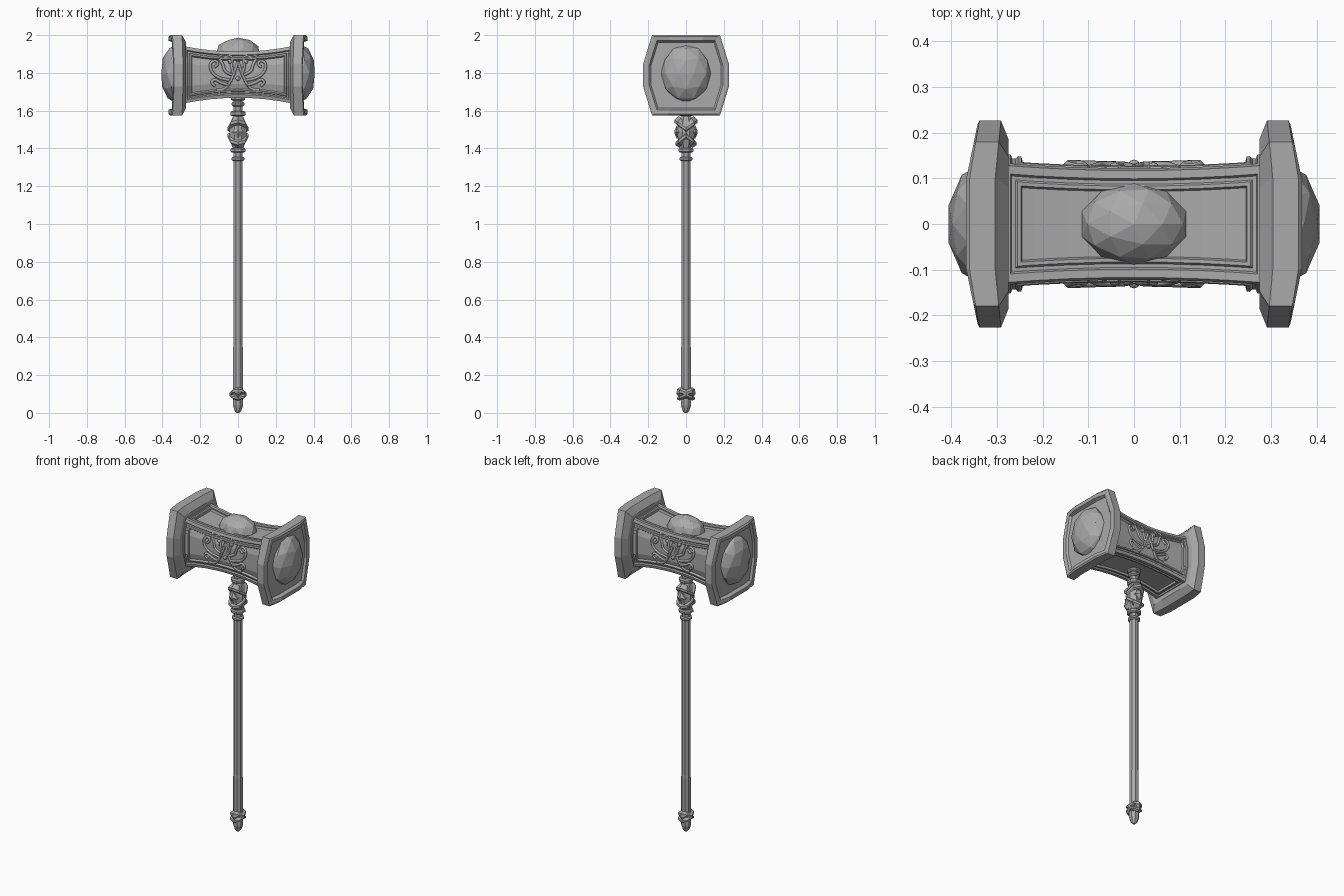
import bpy, bmesh
from math import pi, sin, cos
from mathutils import Vector

cube = bpy.data.objects.get("Cube")
if cube:
    bpy.data.objects.remove(cube, do_unlink=True)

stone = bpy.data.materials.new("grey_stone")
stone.use_nodes = True
GREY = (0.4, 0.4, 0.4, 1)
stone.diffuse_color = GREY
stone.node_tree.nodes["Principled BSDF"].inputs["Base Color"].default_value = GREY
MID = 1.79  # height of the head's axis


def add_object(name, data):
    data.materials.append(stone)
    obj = bpy.data.objects.new(name, data)
    bpy.context.collection.objects.link(obj)
    return obj


def finish(name, bm):
    mesh = bpy.data.meshes.new(name)
    bm.to_mesh(mesh)
    bm.free()
    return add_object(name, mesh)


def loft(rings):
    """Skin a list of equal rings and cap both ends."""
    bm = bmesh.new()
    rows = [[bm.verts.new(p) for p in ring] for ring in rings]
    n = len(rows[0])
    for a, b in zip(rows, rows[1:]):
        for i in range(n):
            j = (i + 1) % n
            bm.faces.new((a[i], a[j], b[j], b[i]))
    bm.faces.new(rows[0])
    bm.faces.new(rows[-1])
    bmesh.ops.recalc_face_normals(bm, faces=bm.faces)
    return bm


def turned(name, profile, sides=8, wave=0, stretch=0):
    """Faceted turned part; wave lifts the front and back into a chevron."""
    rings = []
    for r, z in profile:
        ring = []
        for i in range(sides):
            a = 2 * pi * i / sides + (0 if wave else pi / sides)
            front = abs(sin(a))
            ring.append((r * cos(a), r * sin(a) * (1 + stretch), z + wave * front))
        rings.append(ring)
    return finish(name, loft(rings))


def gem(name, centre, size):
    bm = bmesh.new()
    bmesh.ops.create_icosphere(bm, subdivisions=2, radius=1)
    for v in bm.verts:
        v.co = Vector(centre) + Vector(a * b for a, b in zip(v.co, size))
    return finish(name, bm)


# Head body: waisted eight-sided block with framed panels
def section(x):
    """Half sizes of the body: panel top, bulge, height, bulge height."""
    k = (x / 0.28) ** 2
    return 0.117 + 0.011 * k, 0.139 + 0.014 * k, 0.122 + 0.028 * k, 0.05 + 0.01 * k


def body_ring(x):
    top, wide, high, mid = section(x)
    half = [(top, high), (wide, mid), (wide, -mid), (top, -high)]
    return [(x, y, MID + z) for y, z in half] + [(x, -y, MID + z) for y, z in half[::-1]]


body = loft([body_ring(-0.288 + 0.072 * i) for i in range(9)])
body.normal_update()
sides = [Vector((0, 0, 1)), Vector((0, 0, -1)), Vector((0, 1, 0)), Vector((0, -1, 0))]
panels = [[f for f in body.faces if f.normal.dot(d) > 0.7] for d in sides]
steps = [(0.018, 0), (0.004, -0.008), (0.008, 0), (0.004, 0.006), (0.008, 0), (0.004, -0.012)]
for panel in panels:
    for width, depth in steps:
        bmesh.ops.inset_region(body, faces=panel, thickness=width, depth=depth,
                               use_even_offset=True, use_boundary=True)
finish("head_body", body)

# Striking plates with a recessed face, and their gems
quarter = [(0.1, 0.2125), (0.18, 0.2125), (0.227, 0.06)]
outline = (quarter + [(y, -z) for y, z in quarter[::-1]]
           + [(-y, -z) for y, z in quarter] + [(-y, z) for y, z in quarter[::-1]])


def plate_ring(side, x, scale, bend):
    return [(side * (x - bend * max(0, abs(y) - 0.1)), y * scale, 1.7875 + z * scale)
            for y, z in outline]


for side, label in ((1, "left"), (-1, "right")):
    stations = [(0.275, 0.82, 0), (0.304, 1, 0.1), (0.36, 1, 0.17), (0.368, 0.96, 0.2),
                (0.367, 0.86, 0.2), (0.345, 0.82, 0.1)]
    finish(label + "_striking_plate", loft([plate_ring(side, *s) for s in stations]))
    gem(label + "_end_gem", (side * 0.33, 0, 1.797), (0.08, 0.133, 0.155))
gem("top_gem", (0, 0, 1.905), (0.12, 0.089, 0.081))


# Scrollwork on the front and back panels
def side_depth(x, z):
    top, wide, high, mid = section(x)
    t = max(0, (abs(z - MID) - mid) / (high - mid))
    return wide + (top - wide) * t - 0.010


strokes = [
    [(0, 1.86), (0.015, 1.81), (0.04, 1.75), (0.075, 1.705), (0.115, 1.71)],
    [(0.02, 1.79), (0.04, 1.84), (0.025, 1.88), (0.055, 1.90), (0.075, 1.87)],
    [(0.03, 1.76), (0.09, 1.765), (0.14, 1.80), (0.15, 1.85), (0.12, 1.87),
     (0.10, 1.845), (0.125, 1.83)],
    [(0.05, 1.735), (0.09, 1.745), (0.125, 1.77), (0.145, 1.745), (0.12, 1.73)],
    [(0.03, 1.79), (0.07, 1.80), (0.08, 1.85), (0.11, 1.89), (0.08, 1.895)],
]
for face, label in ((-1, "front"), (1, "back")):
    curve = bpy.data.curves.new(label + "_scrollwork", "CURVE")
    curve.dimensions = "3D"
    curve.bevel_depth = 0.008
    curve.bevel_resolution = 0
    curve.use_fill_caps = True
    for mirror in (1, -1):
        for stroke in strokes:
            line = curve.splines.new("NURBS")
            line.points.add(len(stroke) - 1)
            line.order_u = 3
            line.resolution_u = 4
            line.use_endpoint_u = True
            for p, (x, z) in zip(line.points, stroke):
                p.co = (mirror * x, face * side_depth(x, z), z, 1)
    add_object(label + "_scrollwork", curve)
    for x, z in ((-0.042, 1.86), (0.042, 1.86), (0, 1.77)):
        gem(label + "_scroll_bead", (x, face * side_depth(x, z), z), (0.013, 0.012, 0.013))

# Handle shaft and ringed neck
turned("shaft", [(0.028, 0.10), (0.028, 0.34), (0.026, 0.36), (0.026, 1.36)])
turned("neck", [(0.025, 1.34), (0.025, 1.68)])
for z, r, h in ((1.345, 0.036, 0.011), (1.39, 0.043, 0.012), (1.585, 0.042, 0.014),
                (1.635, 0.036, 0.012), (1.663, 0.04, 0.01)):
    turned("collar_ring", [(r - 0.008, z - h), (r, z - h / 2), (r, z + h / 2), (r - 0.008, z + h)])

# Carved knot below the head: core, two chevron collars and diamond studs
turned("knot_core", [(0.03, 1.40), (0.045, 1.44), (0.05, 1.49), (0.045, 1.53), (0.03, 1.57)])
turned("upper_chevron", [(0.044, 1.485), (0.056, 1.495), (0.056, 1.51), (0.035, 1.53)],
       wave=0.042, stretch=0.1)
turned("lower_chevron", [(0.035, 1.445), (0.056, 1.46), (0.056, 1.475), (0.044, 1.485)],
       wave=-0.042)


def stud(name, z, face, depth, rx, rz):
    rings = [[(s * rx * cos(i * pi / 2), face * y, z + s * rz * sin(i * pi / 2))
              for i in range(4)] for s, y in ((1, 0), (1, depth - 0.012), (0.25, depth))]
    finish(name, loft(rings))


for face, label in ((-1, "front"), (1, "back")):
    stud(label + "_knot_diamond", 1.487, face, 0.061, 0.03, 0.034)
    stud(label + "_pommel_diamond", 0.105, face, 0.05, 0.02, 0.022)

# Pommel: chevron guards and an acorn tip
turned("pommel_upper_guard", [(0.03, 0.09), (0.044, 0.095), (0.044, 0.108), (0.03, 0.118)],
       wave=0.018, stretch=0.08)
turned("pommel_lower_guard", [(0.03, 0.083), (0.044, 0.09), (0.044, 0.10), (0.03, 0.107)],
       wave=-0.018, stretch=0.08)
turned("pommel_tip", [(0.008, 0), (0.02, 0.012), (0.029, 0.04), (0.03, 0.065), (0.022, 0.10)])
